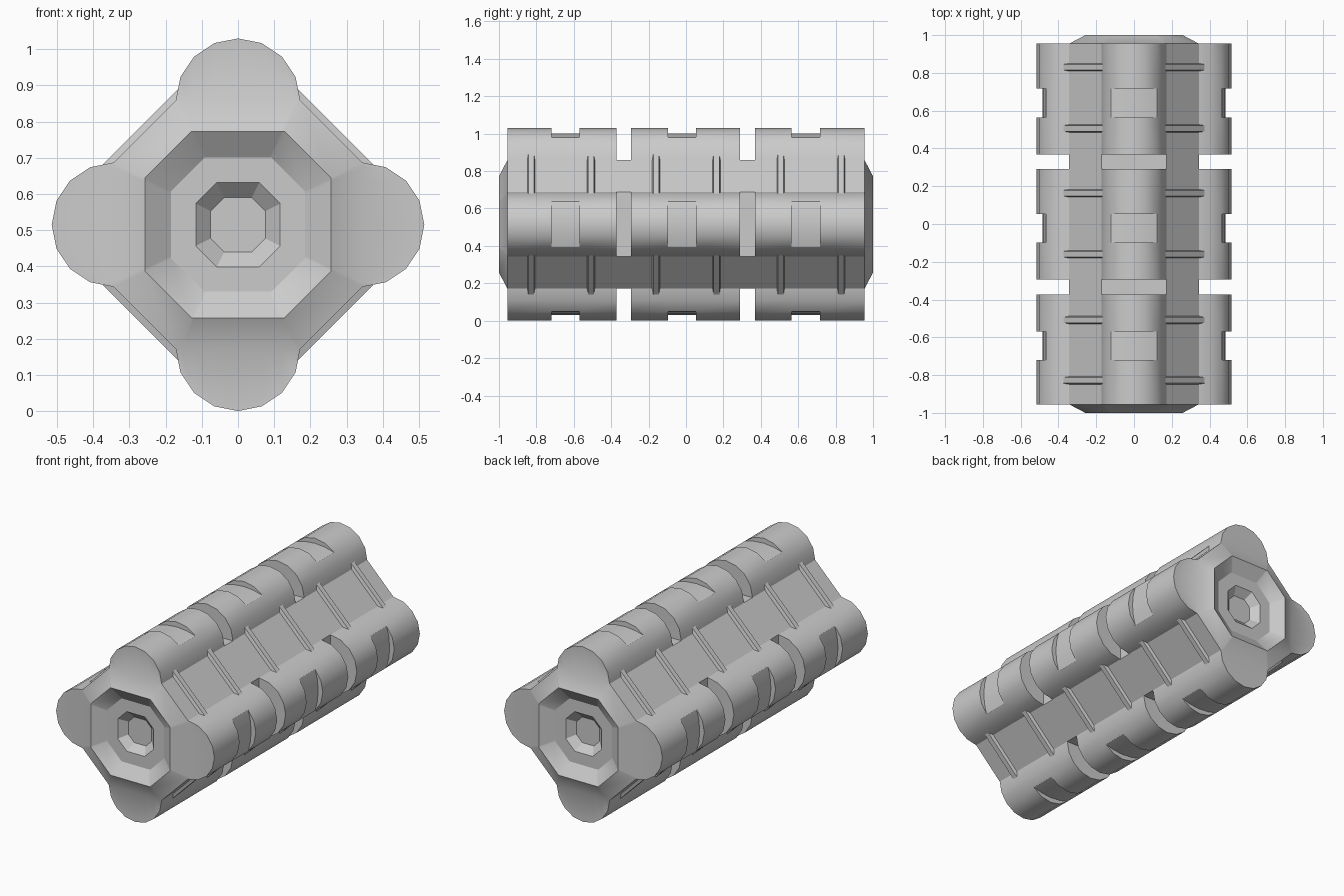
import bpy, bmesh, math
from mathutils import Vector, Matrix

cube = bpy.data.objects.get("Cube")
if cube:
    bpy.data.objects.remove(cube, do_unlink=True)

CORE = 0.343      # distance from the axis to each lobe centre
R = 0.172         # lobe radius
MID = 0.515       # height of the axis
END = 0.955       # where the lobes stop

grey = bpy.data.materials.new("plain grey")
grey.diffuse_color = (0.6, 0.6, 0.6, 1)
grey.use_nodes = True
grey.node_tree.nodes["Principled BSDF"].inputs["Base Color"].default_value = (0.6, 0.6, 0.6, 1)


def make_object(name, bm):
    bmesh.ops.remove_doubles(bm, verts=bm.verts, dist=0.0005)
    bmesh.ops.recalc_face_normals(bm, faces=bm.faces)
    mesh = bpy.data.meshes.new(name)
    bm.to_mesh(mesh)
    bm.free()
    mesh.materials.append(grey)
    obj = bpy.data.objects.new(name, mesh)
    bpy.context.collection.objects.link(obj)
    return obj


def smooth(obj, degrees):
    bpy.ops.object.select_all(action="DESELECT")
    obj.select_set(True)
    bpy.context.view_layer.objects.active = obj
    bpy.ops.object.shade_smooth_by_angle(angle=math.radians(degrees))


def section(kind, y, scale=1.0):
    """Cross-section with four lobes that are full, notched or cut flat."""
    points = []
    for k in range(4):
        turn = k * math.pi / 2
        for i in range(-4, 5):
            a = i * math.pi / 8
            w, h = R * math.sin(a), R * math.cos(a)
            if kind == "notch" and abs(i) < 2:
                h = 0.142 if i == 0 else 0.136
            elif kind == "flat":
                h = 0
            d = (CORE + h) * scale
            w *= scale
            points.append(Vector((d * math.cos(turn) - w * math.sin(turn), y,
                                  MID + d * math.sin(turn) + w * math.cos(turn))))
    return points


# Body: lobed segments with shallow notches, gaps between them, recessed ends
recess = [(1.0, 0.75), (0.95, 0.54), (0.95, 0.34), (0.91, 0.22)]
rings = [section("flat", -y, s) for y, s in reversed(recess)]
segments = [(-END, -0.72, -0.57, -0.372),
            (-0.293, -0.097, 0.053, 0.29),
            (0.369, 0.565, 0.717, END)]
for start, notch_a, notch_b, stop in segments:
    for y, kind in ((start, "flat"), (start, "full"), (notch_a, "full"), (notch_a, "notch"),
                    (notch_b, "notch"), (notch_b, "full"), (stop, "full"), (stop, "flat")):
        rings.append(section(kind, y))
rings += [section("flat", y, s) for y, s in recess]

bm = bmesh.new()
loops = [[bm.verts.new(p) for p in ring] for ring in rings]
count = len(loops[0])
for a, b in zip(loops, loops[1:]):
    for i in range(count):
        j = (i + 1) % count
        bm.faces.new((a[i], a[j], b[j], b[i]))
bm.faces.new(loops[0])
bm.faces.new(loops[-1])
smooth(make_object("lobed_body", bm), 30)

# Ribs: bevelled bars across the four flat sides
bm = bmesh.new()
face_distance = (CORE + R) / math.sqrt(2)
for k in range(4):
    spin = Matrix.Rotation(math.pi / 4 + k * math.pi / 2, 4, "Y")
    for y in (-0.828, -0.508, -0.16, 0.163, 0.506, 0.83):
        bar = bmesh.ops.create_cube(bm, size=1)["verts"]
        for v in bar:
            top = v.co.z > 0
            v.co = Vector((v.co.x * 0.294, v.co.y * (0.03 if top else 0.054),
                           face_distance + (0.018 if top else -0.02)))
            v.co = spin @ v.co + Vector((0, y, MID))
make_object("cross_ribs", bm)
